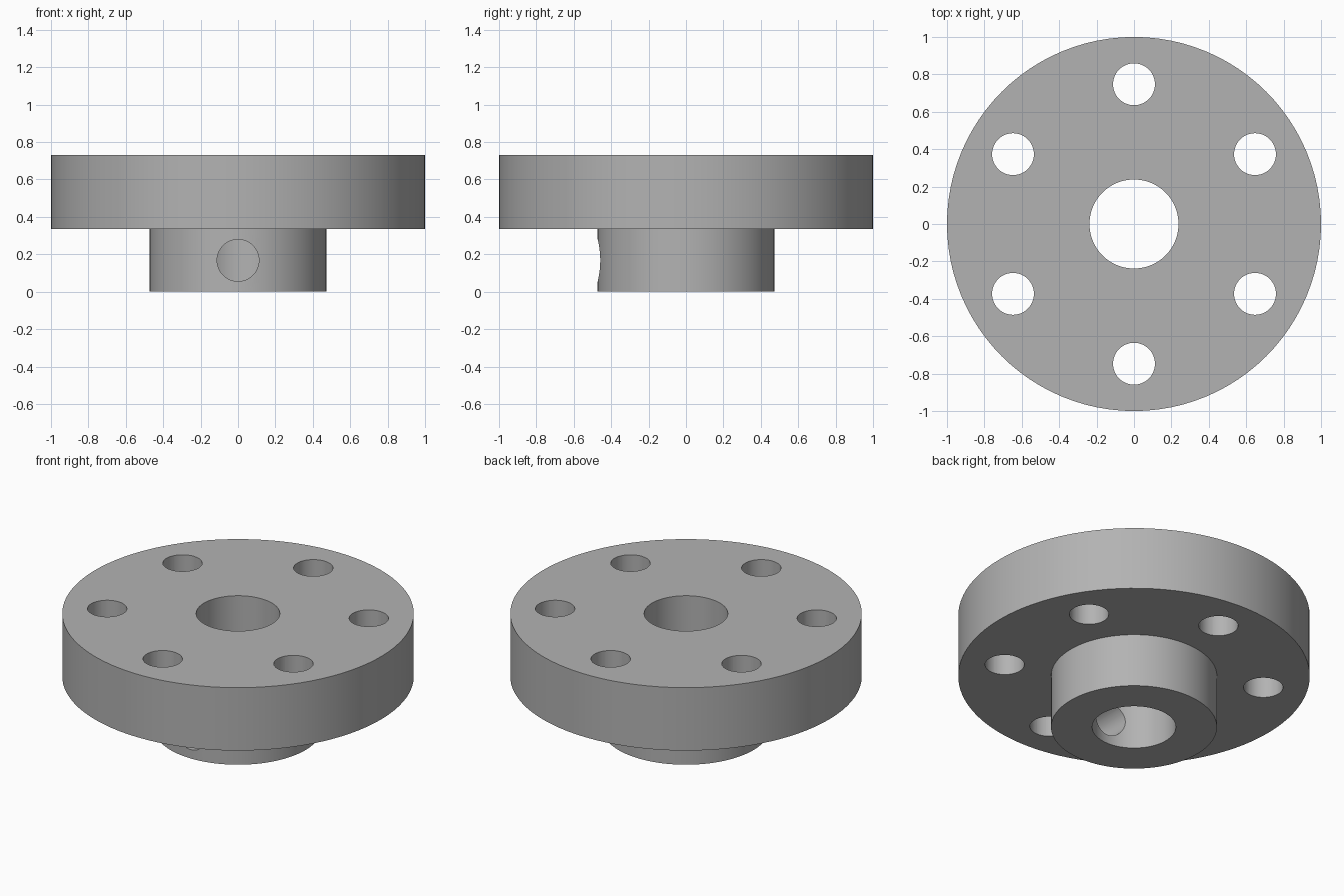
import bpy
import bmesh
from math import cos, sin, pi, radians
from mathutils import Matrix, Vector

if "Cube" in bpy.data.objects:
    bpy.data.objects.remove(bpy.data.objects["Cube"], do_unlink=True)

FLANGE_R, HUB_R, BORE_R = 1.0, 0.472, 0.238
HOLE_R, BOLT_CIRCLE = 0.112, 0.747
HUB_TOP, TOP = 0.335, 0.73
SEGMENTS = 96

# Plain grey metal
grey = bpy.data.materials.new("grey metal")
grey.use_nodes = True
colour = (0.45, 0.45, 0.45, 1)
grey.diffuse_color = colour
grey.node_tree.nodes["Principled BSDF"].inputs["Base Color"].default_value = colour


def make_object(name, bm):
    bmesh.ops.recalc_face_normals(bm, faces=bm.faces)
    mesh = bpy.data.meshes.new(name)
    bm.to_mesh(mesh)
    bm.free()
    mesh.materials.append(grey)
    obj = bpy.data.objects.new(name, mesh)
    bpy.context.collection.objects.link(obj)
    return obj


def add_cylinder(bm, radius, depth, matrix):
    bmesh.ops.create_cone(bm, cap_ends=True, segments=48, radius1=radius,
                          radius2=radius, depth=depth, matrix=matrix)


# Flange, hub and bore turned from one closed profile
profile = [(BORE_R, 0), (HUB_R, 0), (HUB_R, HUB_TOP),
           (FLANGE_R, HUB_TOP), (FLANGE_R, TOP), (BORE_R, TOP)]
bm = bmesh.new()
verts = [bm.verts.new((r, 0, z)) for r, z in profile]
edges = [bm.edges.new((a, b)) for a, b in zip(verts, verts[1:] + verts[:1])]
bmesh.ops.spin(bm, geom=verts + edges, axis=(0, 0, 1), cent=(0, 0, 0),
               angle=2 * pi, steps=SEGMENTS, use_merge=True)
bmesh.ops.remove_doubles(bm, verts=bm.verts, dist=1e-5)
body = make_object("flanged_hub", bm)

# Six bolt holes and one set screw hole through the front hub wall
bm = bmesh.new()
for i in range(6):
    a = pi / 2 + i * pi / 3
    spot = Vector((BOLT_CIRCLE * cos(a), BOLT_CIRCLE * sin(a), TOP / 2))
    add_cylinder(bm, HOLE_R, 1, Matrix.Translation(spot))
add_cylinder(bm, HOLE_R, 0.5, Matrix.Translation((0, -0.3, HUB_TOP / 2))
             @ Matrix.Rotation(pi / 2, 4, "X"))
cutter = make_object("hole_cutter", bm)
cutter.hide_render = True

drill = body.modifiers.new("drill", "BOOLEAN")
drill.operation = "DIFFERENCE"
drill.solver = "EXACT"
drill.object = cutter

# Apply the holes and smooth the round walls
bpy.ops.object.select_all(action="DESELECT")
body.select_set(True)
bpy.context.view_layer.objects.active = body
bpy.ops.object.modifier_apply(modifier="drill")
bpy.data.objects.remove(cutter, do_unlink=True)
bpy.ops.object.shade_smooth_by_angle(angle=radians(30))
